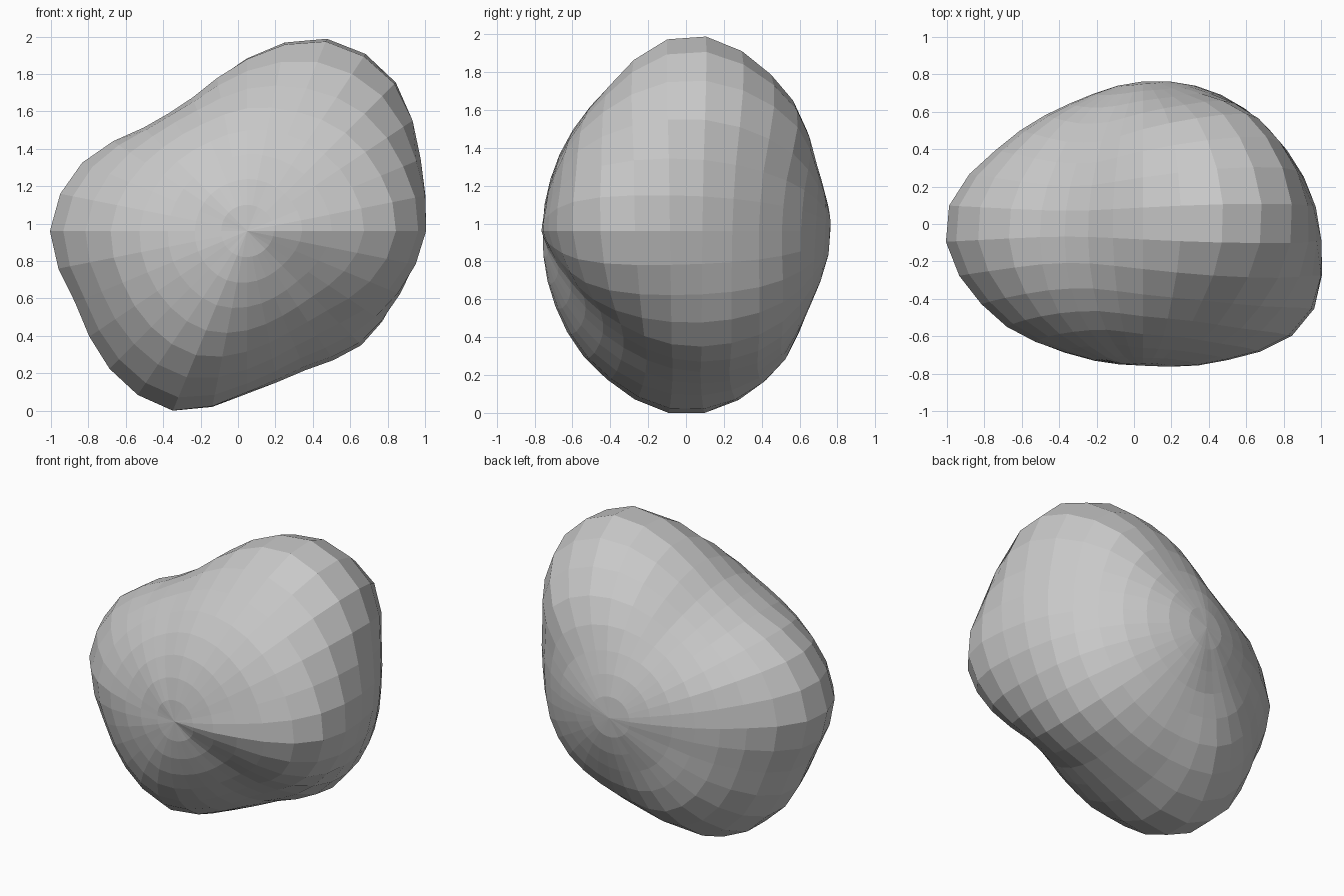
import bpy
import bmesh
from math import asin, atan2, degrees, radians
from mathutils import Matrix, Vector

default_cube = bpy.data.objects.get("Cube")
if default_cube:
    bpy.data.objects.remove(default_cube, do_unlink=True)

# Stone radius at even steps around the front-back axis,
# each profile listed from near the front pole to near the back pole
POLE = 0.76
PROFILES = [
    (.85, 1.02, .93, .85, .80),   # left side
    (.83, 1.0, 1.0, .90, .81),
    (.81, .97, 1.13, 1.02, .81),  # upper lobe
    (.79, .90, 1.12, .98, .79),
    (.78, .84, .93, .86, .77),    # top
    (.76, .78, .77, .73, .74),    # upper hollow
    (.77, .80, .78, .73, .73),
    (.78, .88, .96, .82, .74),
    (.80, .95, 1.06, .86, .75),   # right side
    (.81, .93, 1.0, .86, .74),
    (.81, .94, 1.05, .91, .75),
    (.81, .93, 1.05, .93, .75),   # lower lobe
    (.77, .82, .87, .86, .76),    # underside
    (.73, .74, .80, .84, .77),    # lower hollow
    (.72, .77, .86, .86, .78),
    (.78, .91, .88, .86, .79),
]
COUNT = len(PROFILES)
STEP = 360 / COUNT


def spline(a, b, c, d, t):
    """Smooth curve from b to c with neighbours a and d."""
    return b + 0.5 * t * (c - a + t * (2*a - 5*b + 4*c - d + t * (3*(b - c) + d - a)))


def profile_radius(index, latitude):
    """Radius on one profile, continued over both poles."""
    near, far = PROFILES[index % COUNT], PROFILES[(index + COUNT // 2) % COUNT]
    row = [far[0], POLE, *near, POLE, far[-1]]
    place = (latitude + 90) / 30
    k = max(0, min(int(place), 5))
    return spline(*row[k:k + 4], place - k)


def stone_radius(direction):
    around = degrees(atan2(direction.z, direction.x)) % 360 / STEP
    latitude = degrees(asin(max(-1, min(1, direction.y))))
    k = int(around)
    return spline(*[profile_radius(k + i, latitude) for i in (-1, 0, 1, 2)], around - k)


# Faceted sphere with its poles at the front and back, pushed into shape
bm = bmesh.new()
bmesh.ops.create_uvsphere(bm, u_segments=32, v_segments=17, radius=1,
                          matrix=Matrix.Rotation(radians(-90), 4, "X"))
for vert in bm.verts:
    direction = vert.co.normalized()
    vert.co = direction * stone_radius(direction)

# Centre the stone and stand it on the ground
low = Vector([min(v.co[i] for v in bm.verts) for i in range(3)])
high = Vector([max(v.co[i] for v in bm.verts) for i in range(3)])
base = Vector(((low.x + high.x) / 2, (low.y + high.y) / 2, low.z))
bmesh.ops.translate(bm, verts=bm.verts, vec=-base)
bmesh.ops.recalc_face_normals(bm, faces=bm.faces)

mesh = bpy.data.meshes.new("stone")
bm.to_mesh(mesh)
bm.free()
stone = bpy.data.objects.new("stone", mesh)
bpy.context.collection.objects.link(stone)

# Plain grey stone
grey = bpy.data.materials.new("stone_grey")
grey.use_nodes = True
colour = (0.58, 0.58, 0.58, 1)
grey.diffuse_color = colour
grey.node_tree.nodes["Principled BSDF"].inputs["Base Color"].default_value = colour
mesh.materials.append(grey)
